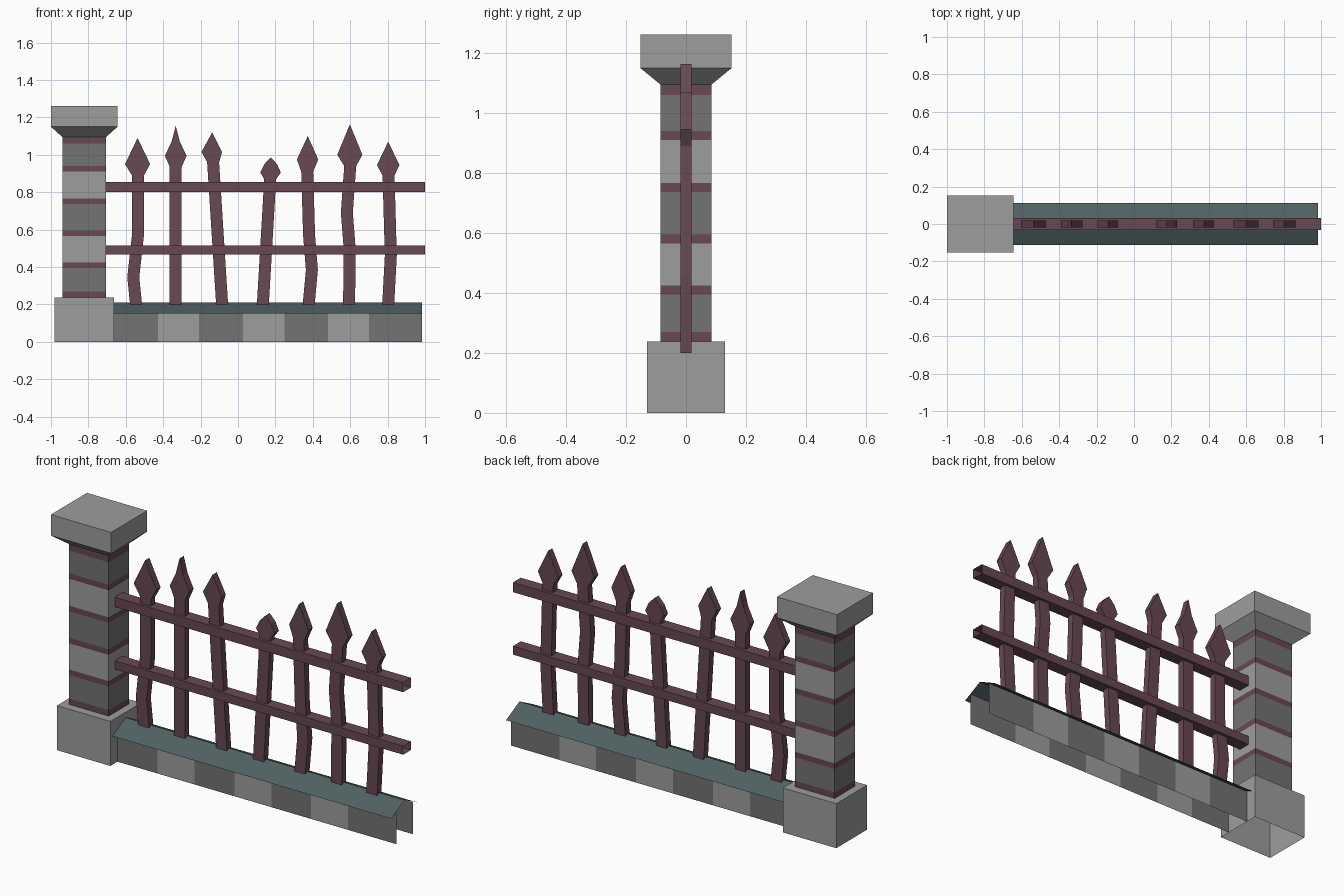
import bpy

if "Cube" in bpy.data.objects:
    bpy.data.objects.remove(bpy.data.objects["Cube"])


def material(name, rgb):
    m = bpy.data.materials.new(name)
    m.diffuse_color = (*rgb, 1)
    m.use_nodes = True
    m.node_tree.nodes["Principled BSDF"].inputs["Base Color"].default_value = m.diffuse_color
    return m


LIGHT = material("light_stone", (0.34, 0.34, 0.34))
DARK = material("dark_stone", (0.175, 0.172, 0.175))
RED = material("dull_red", (0.135, 0.066, 0.087))
SLATE = material("slate_green", (0.078, 0.117, 0.122))


def build(name, verts, faces, mats, pick):
    me = bpy.data.meshes.new(name)
    me.from_pydata(verts, [], faces)
    for m in mats:
        me.materials.append(m)
    for i, p in enumerate(me.polygons):
        p.material_index = pick[i]
    ob = bpy.data.objects.new(name, me)
    bpy.context.collection.objects.link(ob)
    return ob


def loft(name, rings, mats, bands=None, top=True):
    """Stack of rectangles (z, centre x, half x, half y); half x = 0 makes a ridge."""
    verts, faces, pick = [], [], []
    for z, cx, hx, hy in rings:
        verts += [(cx - hx, -hy, z), (cx + hx, -hy, z), (cx + hx, hy, z), (cx - hx, hy, z)]
    for r in range(len(rings) - 1):
        a, b = 4 * r, 4 * r + 4
        for k in range(4):
            n = (k + 1) % 4
            if rings[r + 1][2] == 0 and k in (0, 2):      # triangle up to the tip
                faces.append((a + k, a + n, b + (0 if k == 0 else 2)))
            elif rings[r + 1][2] == 0:                    # slope up to the ridge
                faces.append((a + k, a + n, b + (2 if k == 1 else 0), b + (0 if k == 1 else 2)))
            else:
                faces.append((a + k, a + n, b + n, b + k))
            pick.append(bands[r] if bands else 0)
    if top and rings[-1][2] > 0:
        e = 4 * len(rings) - 4
        faces.append((e, e + 1, e + 2, e + 3))
        pick.append(0)
    return build(name, verts, faces, mats, pick)


def strip(name, profile, xs, mats, bands=None):
    """Open (y, z) profile swept along x."""
    n = len(profile)
    verts = [(x, y, z) for x in xs for y, z in profile]
    faces, pick = [], []
    for i in range(len(xs) - 1):
        for j in range(n - 1):
            a, b = i * n + j, (i + 1) * n + j
            faces.append((a, a + 1, b + 1, b))
            pick.append(bands[i] if bands else 0)
    return build(name, verts, faces, mats, pick)


# pillar: base, banded shaft, flared cap
PX = -0.822
loft("pillar_base", [(0, PX, 0.158, 0.13), (0.238, PX, 0.158, 0.13)], [LIGHT])
levels = [0.238, 0.27, 0.395, 0.425, 0.565, 0.595, 0.736, 0.766, 0.91, 0.94, 1.06, 1.095]
loft("pillar_shaft", [(z, PX, 0.117, 0.085) for z in levels], [RED, DARK, LIGHT],
     [0 if i % 2 == 0 else (1 if i % 4 == 1 else 2) for i in range(11)], top=False)
loft("pillar_cap", [(1.095, PX, 0.117, 0.085), (1.15, PX, 0.178, 0.152),
                    (1.262, PX, 0.178, 0.152)], [LIGHT])

# low wall of alternating stones, front and back, with pitched coping
stones = [-0.668, -0.428, -0.208, 0.028, 0.248, 0.482, 0.70, 0.985]
alternate = [i % 2 for i in range(7)]
strip("wall_back", [(0.07, 0), (0.07, 0.17)], stones, [DARK, LIGHT], alternate)
strip("wall_front", [(-0.07, 0.17), (-0.07, 0)], stones, [DARK, LIGHT], alternate)
strip("wall_coping", [(0.113, 0.152), (0, 0.209), (-0.113, 0.152)], [-0.668, 0.985], [SLATE])

# rails: open square tubes
for label, z0, z1 in (("lower_rail", 0.468, 0.514), ("upper_rail", 0.802, 0.854)):
    h = 0.033
    strip(label, [(h, z0), (h, z1), (-h, z1), (-h, z0), (h, z0)], [-0.705, 1.0], [RED])

# crooked pickets: shaft path (z, x), then head points (z, x, half width), then tip (z, x)
pickets = [
    ([(0.2, -0.545), (0.345, -0.56), (0.57, -0.535), (0.89, -0.535)],
     [(0.95, -0.537, 0.067)], (1.09, -0.537)),
    ([(0.2, -0.333), (0.935, -0.333)],
     [(0.995, -0.333, 0.058), (1.07, -0.333, 0.022)], (1.155, -0.333)),
    ([(0.2, -0.085), (0.96, -0.133)],
     [(1.015, -0.14, 0.055)], (1.12, -0.138)),
    ([(0.2, 0.133), (0.87, 0.172)],
     [(0.905, 0.174, 0.055), (0.95, 0.175, 0.034)], (0.985, 0.175)),
    ([(0.2, 0.378), (0.385, 0.395), (0.57, 0.38), (0.91, 0.37)],
     [(0.975, 0.372, 0.057)], (1.10, 0.373)),
    ([(0.2, 0.594), (0.5, 0.597), (0.69, 0.582), (0.94, 0.6)],
     [(1.0, 0.598, 0.067)], (1.163, 0.598)),
    ([(0.2, 0.803), (0.46, 0.817), (0.89, 0.805)],
     [(0.945, 0.803, 0.06)], (1.07, 0.803)),
]
for i, (path, head, tip) in enumerate(pickets):
    rings = [(z, x, 0.032, 0.018) for z, x in path]
    rings += [(z, x, w, 0.018) for z, x, w in head] + [(*tip, 0, 0.018)]
    loft(f"picket_{i + 1}", rings, [RED])
